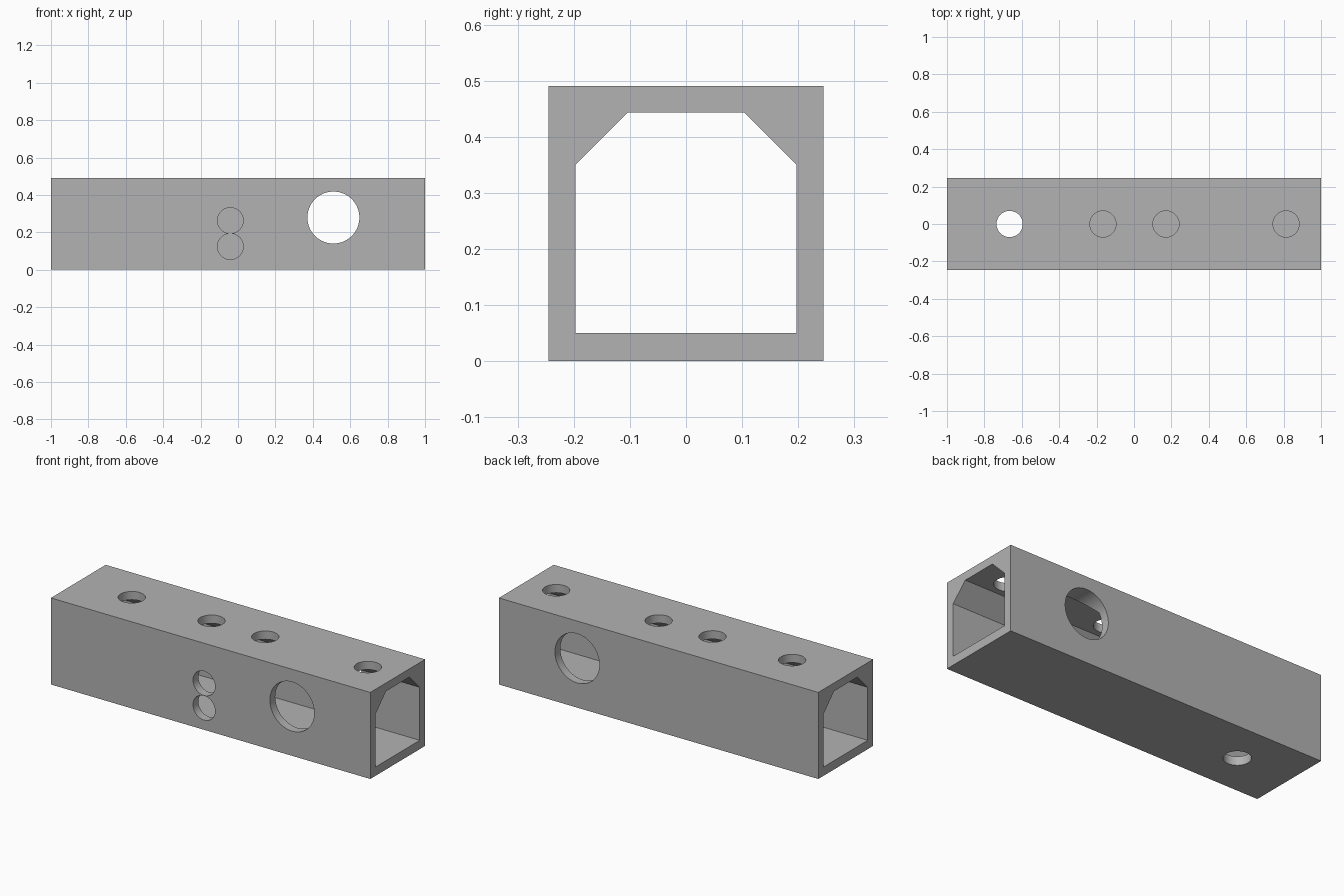
import bpy
import bmesh
from math import pi

# Remove the default object
cube = bpy.data.objects.get("Cube")
if cube:
    bpy.data.objects.remove(cube, do_unlink=True)

HALF_LENGTH, HALF_WIDTH, HEIGHT = 1.0, 0.245, 0.49
SMALL, LARGE = 0.07, 0.139

# Single grey material
grey = bpy.data.materials.new("plain grey")
grey.use_nodes = True
colour = (0.45, 0.45, 0.45, 1)
grey.diffuse_color = colour
grey.node_tree.nodes["Principled BSDF"].inputs["Base Color"].default_value = colour


def prism(name, profile, half_length):
    """Extrude a (y, z) profile along x."""
    bm = bmesh.new()
    face = bm.faces.new([bm.verts.new((-half_length, y, z)) for y, z in profile])
    moved = bmesh.ops.extrude_face_region(bm, geom=[face])["geom"]
    verts = [v for v in moved if isinstance(v, bmesh.types.BMVert)]
    bmesh.ops.translate(bm, verts=verts, vec=(2 * half_length, 0, 0))
    bmesh.ops.recalc_face_normals(bm, faces=bm.faces)
    mesh = bpy.data.meshes.new(name)
    bm.to_mesh(mesh)
    bm.free()
    obj = bpy.data.objects.new(name, mesh)
    bpy.context.collection.objects.link(obj)
    obj.data.materials.append(grey)
    return obj


def drill(name, location, radius, depth, along_y=False):
    """Cylinder cutter, upright or along y."""
    bpy.ops.mesh.primitive_cylinder_add(
        vertices=64, radius=radius, depth=depth, location=location,
        rotation=(pi / 2 if along_y else 0, 0, 0))
    obj = bpy.context.object
    obj.name = name
    obj.data.materials.append(grey)
    return obj


# Square outer tube
tube = prism("tube", [(-HALF_WIDTH, 0), (HALF_WIDTH, 0),
                      (HALF_WIDTH, HEIGHT), (-HALF_WIDTH, HEIGHT)], HALF_LENGTH)

# Bore with chamfered upper corners, open at both ends
right_side = [(0.197, 0.05), (0.197, 0.35), (0.104, 0.443)]
left_side = [(-y, z) for y, z in reversed(right_side)]
cutters = [prism("bore_cutter", right_side + left_side, HALF_LENGTH + 0.1)]

# Holes in the top wall; the first also goes through the floor
for i, x in enumerate((-0.665, -0.166, 0.171, 0.813)):
    cutters.append(drill(f"top_hole_cutter_{i}", (x, 0, HEIGHT), SMALL, 0.2))
cutters.append(drill("floor_hole_cutter", (-0.665, 0, 0), SMALL, 0.2))

# Pair of holes in the front wall
for i, z in enumerate((0.124, 0.263)):
    cutters.append(drill(f"front_hole_cutter_{i}", (-0.041, -HALF_WIDTH, z),
                         0.069, 0.2, True))

# Large hole through front and back walls
cutters.append(drill("cross_hole_cutter", (0.51, 0, 0.279), LARGE, 1, True))

# Apply the cuts, then drop the cutters
for cutter in cutters:
    cutter.hide_render = True
    cut = tube.modifiers.new(cutter.name, "BOOLEAN")
    cut.operation = "DIFFERENCE"
    cut.solver = "EXACT"
    cut.object = cutter
bpy.ops.object.select_all(action="DESELECT")
bpy.context.view_layer.objects.active = tube
tube.select_set(True)
for cutter in cutters:
    bpy.ops.object.modifier_apply(modifier=cutter.name)
    bpy.data.objects.remove(cutter, do_unlink=True)

# Smooth hole walls with sharp rims
bpy.ops.object.shade_smooth_by_angle(angle=pi / 6)
